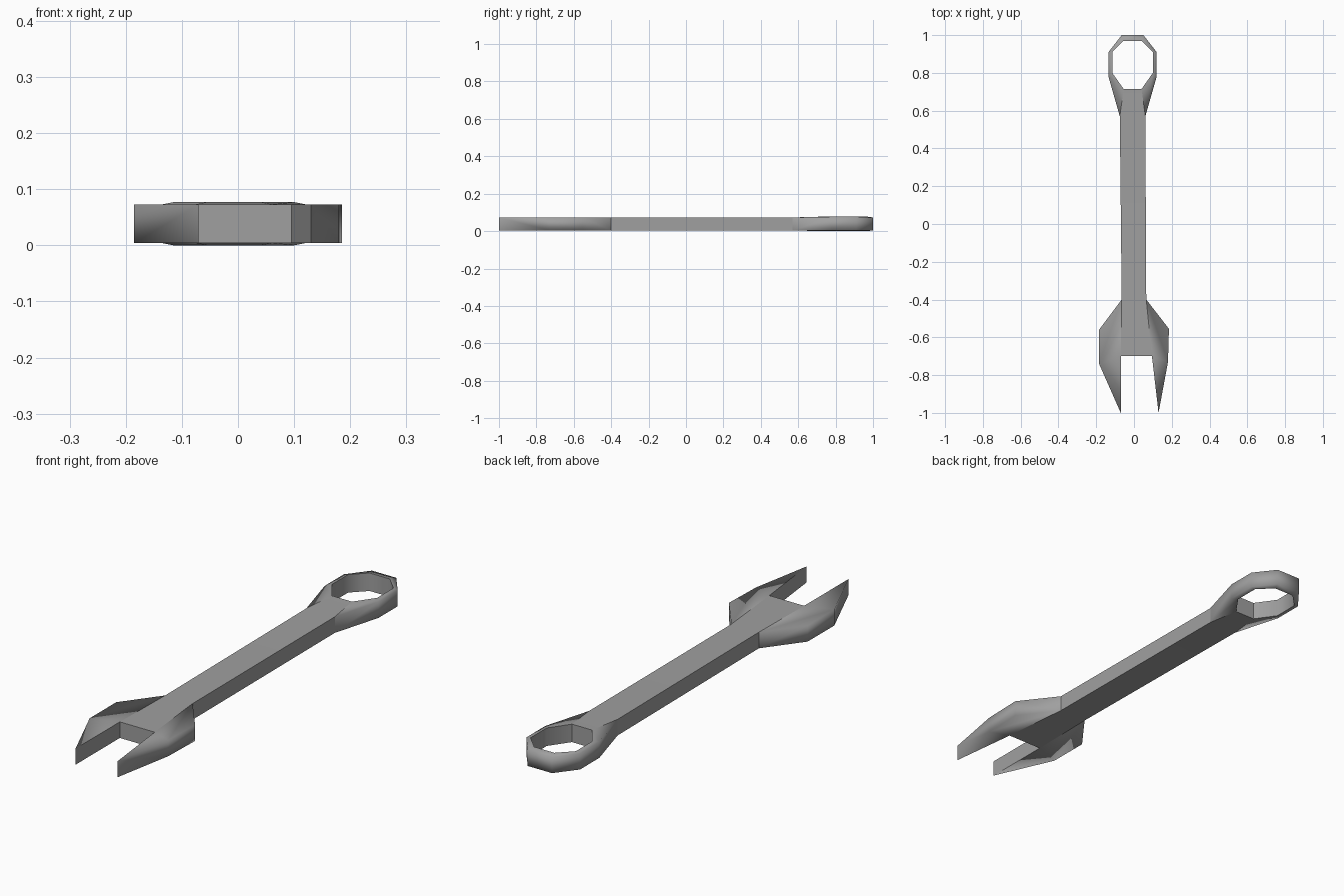
import bpy
import bmesh
from mathutils import Vector

cube = bpy.data.objects.get("Cube")
if cube:
    bpy.data.objects.remove(cube, do_unlink=True)

BOTTOM, TOP, RIM = 0.004, 0.073, 0.004
AXIS = -0.0075                       # handle and ring sit slightly off centre
EYE = Vector((AXIS, 0.845, 0.0385))  # middle of the ring hole


def mirrored(half):
    """Continue a right-hand chain around the axis to the left side."""
    return half + [(2 * AXIS - x, y) for x, y in reversed(half)]


def strip(chain_a, chain_b):
    """Quads between two chains of the same length."""
    return [[chain_a[i], chain_a[i + 1], chain_b[i + 1], chain_b[i]]
            for i in range(len(chain_a) - 1)]


# Ring: outer and inner chains, starting at the neck
ring_outer = mirrored([(0.06, 0.57), (0.12, 0.78), (0.12, 0.91), (0.05, 1)])
ring_inner = mirrored([(0.04, 0.715), (0.1, 0.8), (0.1, 0.91), (0.04, 0.97)])

# Handle: from the notch of the open end up to the hole
handle_left = [(-0.07, -0.7), (-0.065, -0.4), ring_outer[-1], ring_inner[-1]]
handle_right = [(0.095, -0.7), (0.065, -0.4), ring_outer[0], ring_inner[0]]


# Jaw: a broad cheek and a pointed tip
def jaw(root, shoulder, cheek, tip, notch):
    return [[root, shoulder, cheek, notch], [cheek, tip, notch]]


cells = strip(ring_outer, ring_inner) + strip(handle_left, handle_right)
cells += jaw(handle_left[1], (-0.185, -0.56), (-0.185, -0.74), (-0.07, -1), handle_left[0])
cells += jaw(handle_right[1], (0.185, -0.555), (0.18, -0.73), (0.13, -1), handle_right[0])

# Lay out the flat plan, then raise it into a closed body
bm = bmesh.new()
for cell in cells:
    bm.faces.new([bm.verts.new((x, y, BOTTOM)) for x, y in cell])
bmesh.ops.remove_doubles(bm, verts=bm.verts[:], dist=0.001)
base = bm.faces[:]
raised = bmesh.ops.extrude_face_region(bm, geom=base, use_keep_orig=True)["geom"]
for v in raised:
    if isinstance(v, bmesh.types.BMVert):
        v.co.z = TOP

# Thicken the rim of the hole
for v in bm.verts:
    if (v.co - EYE).xy.length < 0.14:
        v.co.z += RIM if v.co.z > EYE.z else -RIM
bmesh.ops.recalc_face_normals(bm, faces=bm.faces[:])


def is_crisp(face):
    """Handle, notch and hole faces keep hard borders."""
    c = face.calc_center_median()
    if c.y < 0.65:
        return abs(c.x - 0.012) < 0.104
    return abs(face.normal.z) < 0.1 and face.normal.dot(EYE - c) > 0


# Soft shading on the jaws and ring, hard edges elsewhere
for face in bm.faces:
    face.smooth = True
for edge in bm.edges:
    crisp = [is_crisp(f) for f in edge.link_faces]
    if any(crisp) and (not all(crisp) or edge.calc_face_angle(0) > 0.9):
        edge.smooth = False

mesh = bpy.data.meshes.new("wrench_body")
bm.to_mesh(mesh)
bm.free()
wrench = bpy.data.objects.new("wrench_body", mesh)
bpy.context.collection.objects.link(wrench)

# Steel colour
steel = bpy.data.materials.new("grey_steel")
steel.use_nodes = True
colour = (0.35, 0.35, 0.35, 1)
steel.diffuse_color = colour
steel.node_tree.nodes["Principled BSDF"].inputs["Base Color"].default_value = colour
mesh.materials.append(steel)
